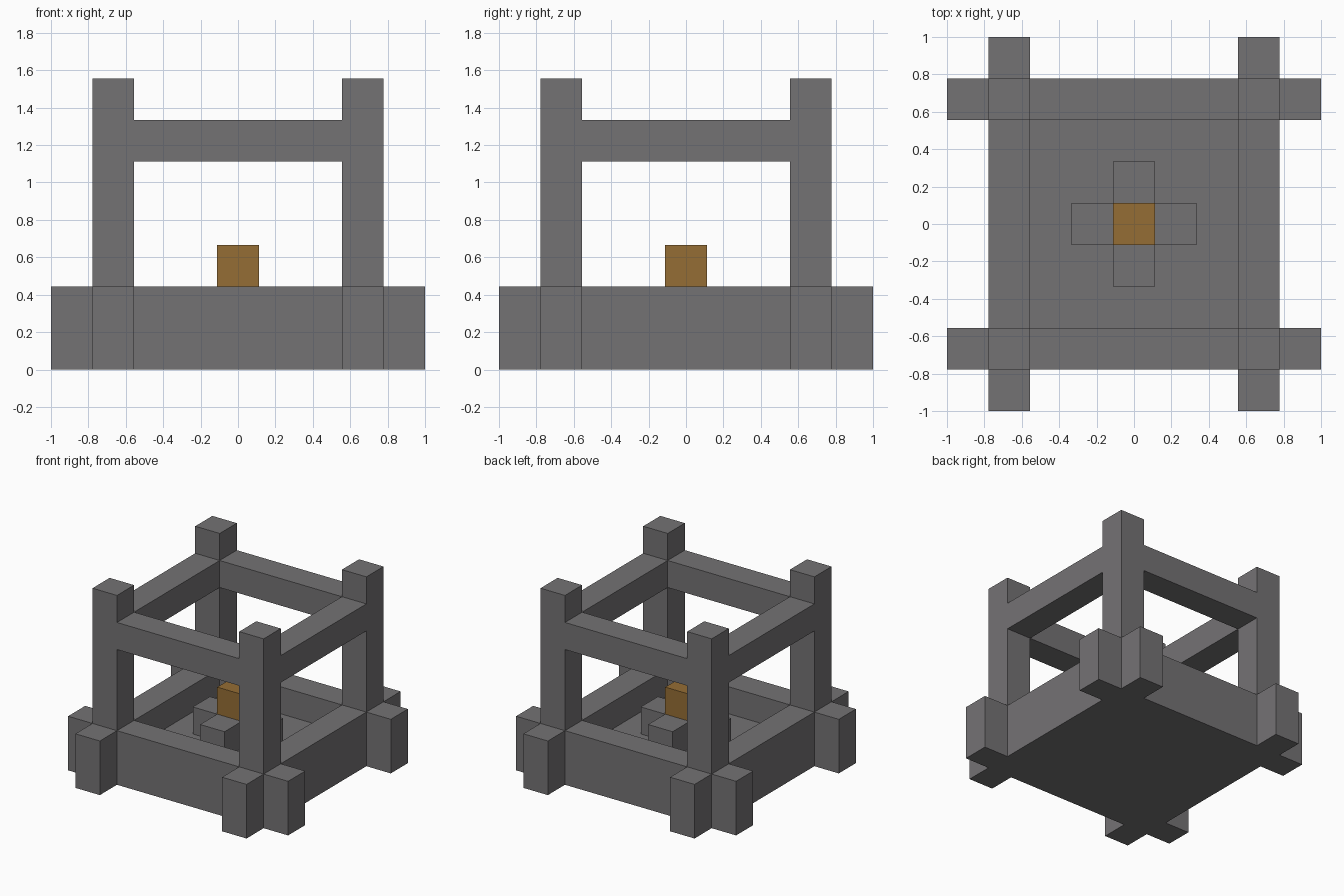
import bpy

U = 2 / 9  # one block

if "Cube" in bpy.data.objects:
    bpy.data.objects.remove(bpy.data.objects["Cube"], do_unlink=True)


def material(name, colour):
    mat = bpy.data.materials.new(name)
    mat.use_nodes = True
    mat.diffuse_color = colour
    mat.node_tree.nodes["Principled BSDF"].inputs["Base Color"].default_value = colour
    return mat


stone = material("grey_stone", (0.175, 0.17, 0.175, 1))
amber = material("amber", (0.30, 0.155, 0.035, 1))


def block(name, centre, size, mat=stone):
    """Box given by centre (x, y, base z) and size, in block units."""
    x, y, z = centre
    bpy.ops.mesh.primitive_cube_add(size=1, location=(x * U, y * U, (z + size[2] / 2) * U))
    obj = bpy.context.object
    obj.name = name
    obj.scale = [s * U for s in size]
    bpy.ops.object.transform_apply(location=False, rotation=False, scale=True)
    obj.data.materials.append(mat)


# Sunken floor inside the walls
block("floor", (0, 0, 0), (5, 5, 1))

for s, side in ((-1, "front"), (1, "back")):
    # Base walls and top rails running left to right
    block(side + "_wall", (0, 3 * s, 0), (9, 1, 2))
    block(side + "_rail", (0, 3 * s, 5), (5, 1, 1))
    block(side + "_hearth_arm", (0, s, 1), (1, 1, 1))

for s, side in ((-1, "right"), (1, "left")):
    # Base walls and top rails running front to back
    block(side + "_wall", (3 * s, 0, 0), (1, 5, 2))
    block(side + "_rail", (3 * s, 0, 5), (1, 5, 1))
    block(side + "_hearth_arm", (s, 0, 1), (1, 1, 1))
    # Corner posts and the wall ends that poke out past them
    for t, end in ((-1, "front"), (1, "back")):
        block(f"{end}_{side}_post", (3 * s, 3 * t, 2), (1, 1, 5))
        block(f"{end}_{side}_wall_end", (3 * s, 4 * t, 0), (1, 1, 2))

# Central pedestal and the block glowing on it
block("hearth_centre", (0, 0, 1), (1, 1, 1))
block("amber_block", (0, 0, 2), (1, 1, 1), amber)
